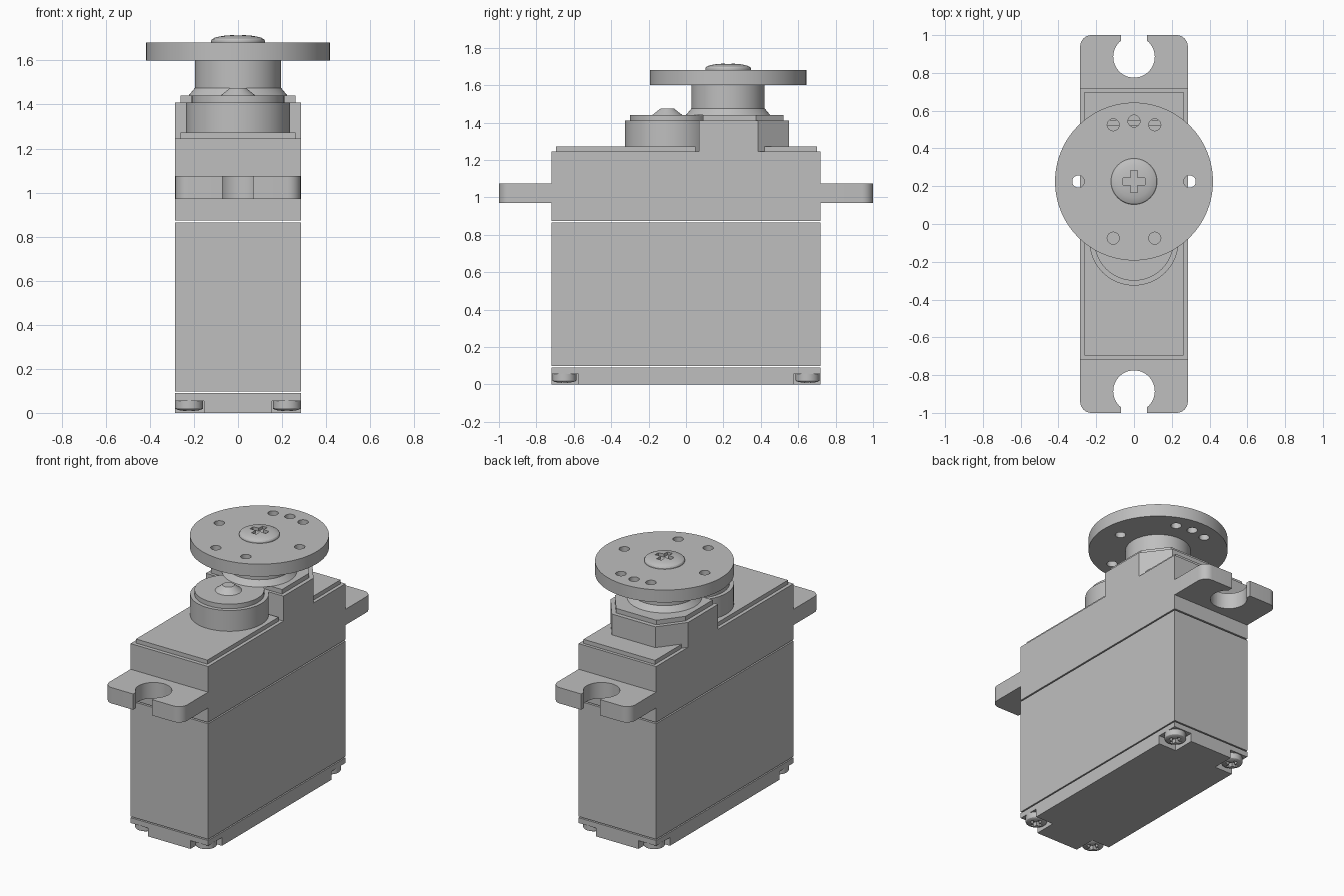
import bpy, bmesh
from math import sin, cos, pi, radians, atan2, sqrt
from mathutils import Matrix

if "Cube" in bpy.data.objects:
    bpy.data.objects.remove(bpy.data.objects["Cube"])

grey = bpy.data.materials.new("plain_grey")
grey.use_nodes = True
COLOUR = (0.52, 0.52, 0.52, 1)
grey.diffuse_color = COLOUR
grey.node_tree.nodes["Principled BSDF"].inputs["Base Color"].default_value = COLOUR

parts = []


def finish(name, bm, keep=True):
    bmesh.ops.remove_doubles(bm, verts=bm.verts, dist=1e-5)
    bmesh.ops.recalc_face_normals(bm, faces=bm.faces)
    mesh = bpy.data.meshes.new(name)
    bm.to_mesh(mesh)
    bm.free()
    mesh.materials.append(grey)
    obj = bpy.data.objects.new(name, mesh)
    bpy.context.collection.objects.link(obj)
    if keep:
        parts.append(obj)
    return obj


def prism(name, outline, lo, hi, along_x=False, keep=True):
    """Extrude an outline up z, or a (y, z) outline along x."""
    bm = bmesh.new()
    place = (lambda p: (lo, p[0], p[1])) if along_x else (lambda p: (p[0], p[1], lo))
    face = bm.faces.new([bm.verts.new(place(p)) for p in outline])
    new = bmesh.ops.extrude_face_region(bm, geom=[face])["geom"]
    step = (hi - lo, 0, 0) if along_x else (0, 0, hi - lo)
    bmesh.ops.translate(bm, vec=step, verts=[v for v in new if isinstance(v, bmesh.types.BMVert)])
    return finish(name, bm, keep)


def rect(x, y0, y1, cx=0):
    return [(cx - x, y0), (cx + x, y0), (cx + x, y1), (cx - x, y1)]


def mirrored(half):
    return half + [(-x, y) for x, y in reversed(half)]


def arc(cx, cy, r, start, end, steps):
    angles = [start + (end - start) * i / steps for i in range(steps + 1)]
    return [(cx + r * cos(a), cy + r * sin(a)) for a in angles]


def lathe(name, profile, x, y, steps=64, keep=True):
    """Spin an (r, z) profile round a vertical axis at x, y."""
    bm = bmesh.new()
    verts = [bm.verts.new((r, 0, z)) for r, z in profile]
    edges = [bm.edges.new(pair) for pair in zip(verts, verts[1:])]
    bmesh.ops.spin(bm, geom=verts + edges, cent=(0, 0, 0), axis=(0, 0, 1),
                   angle=2 * pi, steps=steps, use_duplicate=False)
    bmesh.ops.transform(bm, matrix=Matrix.Translation((x, y, 0)), verts=bm.verts)
    return finish(name, bm, keep)


def drum(name, r, z0, z1, x, y, top=None, **options):
    profile = [(0, z0), (r, z0), (top or r, z1), (0, z1)]
    return lathe(name, profile, x, y, **options)


def cut(obj, cutters):
    for cutter in cutters:
        mod = obj.modifiers.new("cut", "BOOLEAN")
        mod.operation = "DIFFERENCE"
        mod.object = cutter
    graph = bpy.context.evaluated_depsgraph_get()
    mesh = bpy.data.meshes.new_from_object(obj.evaluated_get(graph))
    obj.modifiers.clear()
    obj.data = mesh
    for cutter in cutters:
        bpy.data.objects.remove(cutter)


def cross_screw(name, x, y, r, seat, edge, tip, slot, steps):
    """Domed screw head with a cross recess, facing from seat towards tip."""
    dome = [(r * cos(a), edge + (tip - edge) * sin(a))
            for a in (i * pi / 12 for i in range(6))]
    head = lathe(name, [(0, seat), (r, seat)] + dome + [(0, tip)], x, y, steps)
    depth = tip - (tip - seat) * 0.6
    out = tip + (tip - seat)
    lo, hi = min(depth, out), max(depth, out)
    thin = slot * 0.3
    cut(head, [prism("cutter", rect(a, y - b, y + b, x), lo, hi, keep=False)
               for a, b in ((slot, thin), (thin, slot))])


W, L = 0.285, 0.72        # half width and half length of the case
SHAFT, IDLER = 0.225, -0.09   # y of the output shaft and of the round gear housing

# Bottom cover with stepped corners, and its screws
nx, ny = 0.155, 0.575
cross = mirrored([(nx, -L), (nx, -ny), (W, -ny), (W, ny), (nx, ny), (nx, L)])
prism("bottom_cover_foot", cross, 0, 0.055)
prism("bottom_cover_rim", rect(W, -L, L), 0.055, 0.09)
for sx in (-1, 1):
    for sy in (-1, 1):
        cross_screw("bottom_screw", sx * 0.222, sy * 0.65, 0.064,
                    0.058, 0.022, 0.008, 0.04, 32)

# Middle case, separated by fine seams
prism("middle_case", rect(W, -L, L), 0.098, 0.865)

# Upper case with the raised gear block flush to its sides
DECK, BLOCK, CAP = 1.245, 1.41, 1.44
prism("upper_case", [(-L, 0.874), (L, 0.874), (L, DECK), (0.385, DECK), (0.385, BLOCK),
                     (0.07, BLOCK), (0.07, DECK), (-L, DECK)], -W, W, along_x=True)
prism("gear_block_back", mirrored([(W, 0.385), (0.16, 0.55)]), DECK, BLOCK)
prism("gear_block_cap", mirrored([(0.26, 0.09), (0.26, 0.375), (0.148, 0.522)]), BLOCK, CAP)
prism("front_deck_plate", rect(0.262, -0.695, 0.05), DECK, 1.272)
prism("back_deck_plate", rect(0.262, 0.42, 0.7), DECK, 1.272)

# Mounting ears with open screw slots
r_hole, gap, centre = 0.11, 0.07, 0.885
mouth = atan2(sqrt(r_hole ** 2 - gap ** 2), gap)
half = ([(W, L - 0.01)] + arc(W - 0.06, 0.94, 0.06, 0, pi / 2, 8) + [(gap, 1.0)]
        + arc(0, centre, r_hole, mouth, -radians(89.9), 20))
for name, sy in (("front_ear", -1), ("back_ear", 1)):
    prism(name, [(x, sy * y) for x, y in mirrored(half)], 0.97, 1.075)

# Round gear housing with its pivot nub
drum("gear_housing", 0.236, DECK, BLOCK, 0, IDLER)
drum("gear_housing_cap", 0.21, BLOCK, CAP, 0, IDLER)
drum("pivot_nub", 0.08, CAP, 1.475, 0, IDLER - 0.01, top=0.036, steps=32)

# Output shaft hub
lathe("output_hub", [(0, CAP), (0.225, CAP), (0.196, 1.475), (0.196, 1.6), (0, 1.6)], 0, SHAFT)

# Horn disc with through holes, and its screw
disc = drum("horn_disc", 0.418, 1.6, 1.682, 0, SHAFT, steps=96)
holes = [(0, 0.32)] + [(s * x, y) for s in (-1, 1)
                       for x, y in ((0.295, 0), (0.11, 0.3), (0.11, -0.3))]
cut(disc, [drum("cutter", 0.032, 1.5, 1.8, x, SHAFT + y, steps=24, keep=False)
           for x, y in holes])
cross_screw("horn_screw", 0, SHAFT, 0.122, 1.68, 1.69, 1.716, 0.058, 48)

# Smooth the round surfaces, keep the edges sharp
bpy.ops.object.select_all(action="DESELECT")
for part in parts:
    part.select_set(True)
bpy.context.view_layer.objects.active = parts[0]
bpy.ops.object.shade_smooth_by_angle(angle=radians(25))
